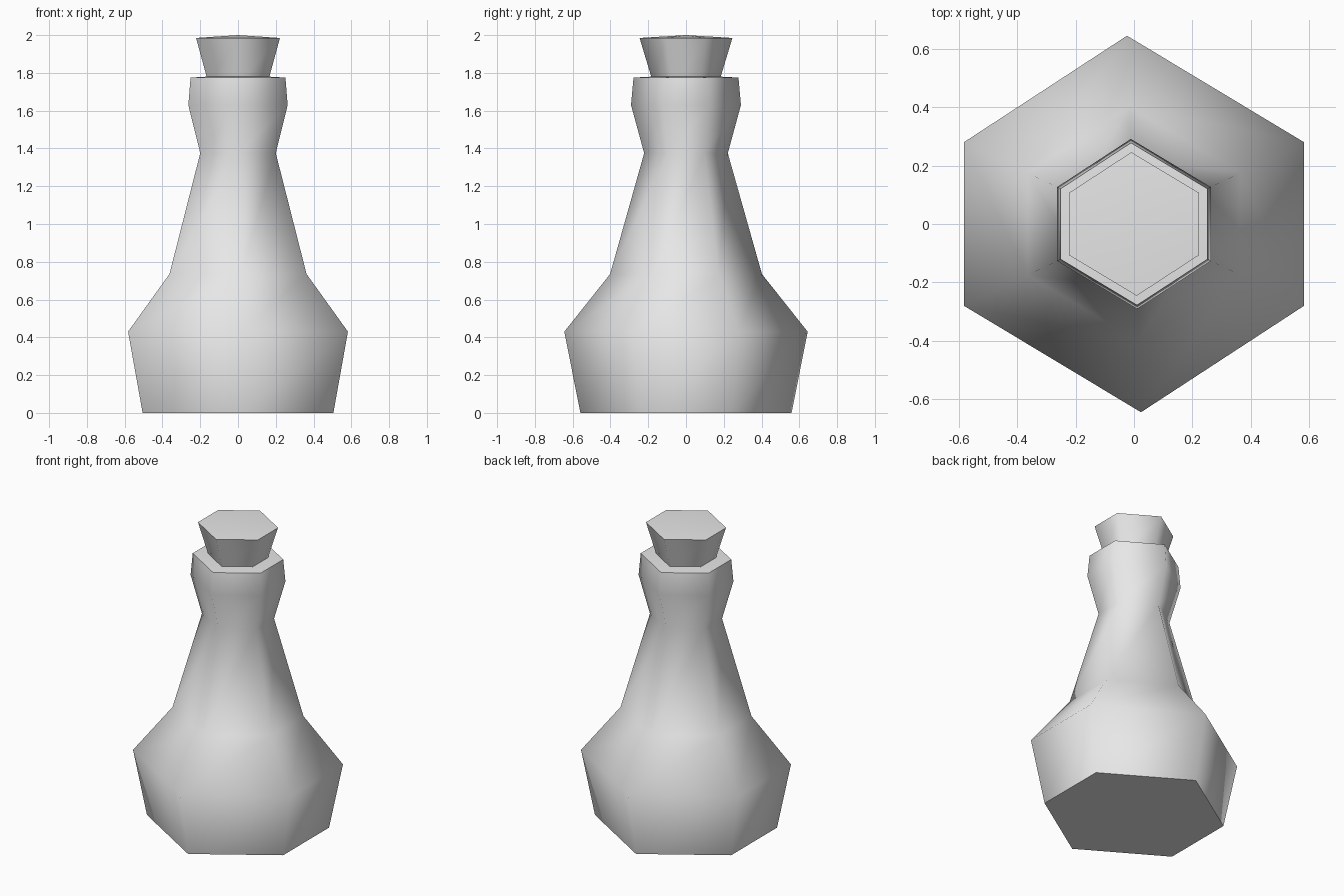
import bpy
import bmesh
import math

cube = bpy.data.objects.get("Cube")
if cube:
    bpy.data.objects.remove(cube, do_unlink=True)

GREY = (0.8, 0.8, 0.8, 1.0)
grey = bpy.data.materials.new("pale_grey")
grey.use_nodes = True
grey.diffuse_color = GREY
shader = next(n for n in grey.node_tree.nodes if n.type == "BSDF_PRINCIPLED")
shader.inputs["Base Color"].default_value = GREY

# Slightly skewed six-sided section, scaled so that its half width is one
half = [(1, -0.481), (1, 0.481), (-0.041, 1.107)]
SECTION = half + [(-x, -y) for x, y in half]


def hex_solid(name, profile, crown):
    """Stack scaled sections from (half width, height) pairs, with a shallow crown."""
    bm = bmesh.new()
    rings = [[bm.verts.new((x * w, y * w, z)) for x, y in SECTION] for w, z in profile]
    count = len(SECTION)
    for low, high in zip(rings, rings[1:]):
        for i in range(count):
            j = (i + 1) % count
            bm.faces.new((low[i], low[j], high[j], high[i]))
    bm.faces.new(rings[0])
    tip = bm.verts.new((0, 0, crown))
    for i in range(count):
        bm.faces.new((rings[-1][i], rings[-1][(i + 1) % count], tip))
    bmesh.ops.recalc_face_normals(bm, faces=bm.faces)
    mesh = bpy.data.meshes.new(name)
    bm.to_mesh(mesh)
    bm.free()
    mesh.materials.append(grey)
    obj = bpy.data.objects.new(name, mesh)
    bpy.context.collection.objects.link(obj)
    bpy.ops.object.select_all(action="DESELECT")
    obj.select_set(True)
    bpy.context.view_layer.objects.active = obj
    bpy.ops.object.shade_smooth_by_angle(angle=math.radians(72))
    return obj


# Bottle: base, belly, shoulder, neck, lip
hex_solid("bottle", [(0.505, 0), (0.582, 0.43), (0.363, 0.735),
                     (0.2, 1.375), (0.263, 1.63), (0.251, 1.775)], 1.79)

# Stopper flaring upward out of the lip
hex_solid("stopper", [(0.158, 1.75), (0.222, 1.985)], 2.0)
